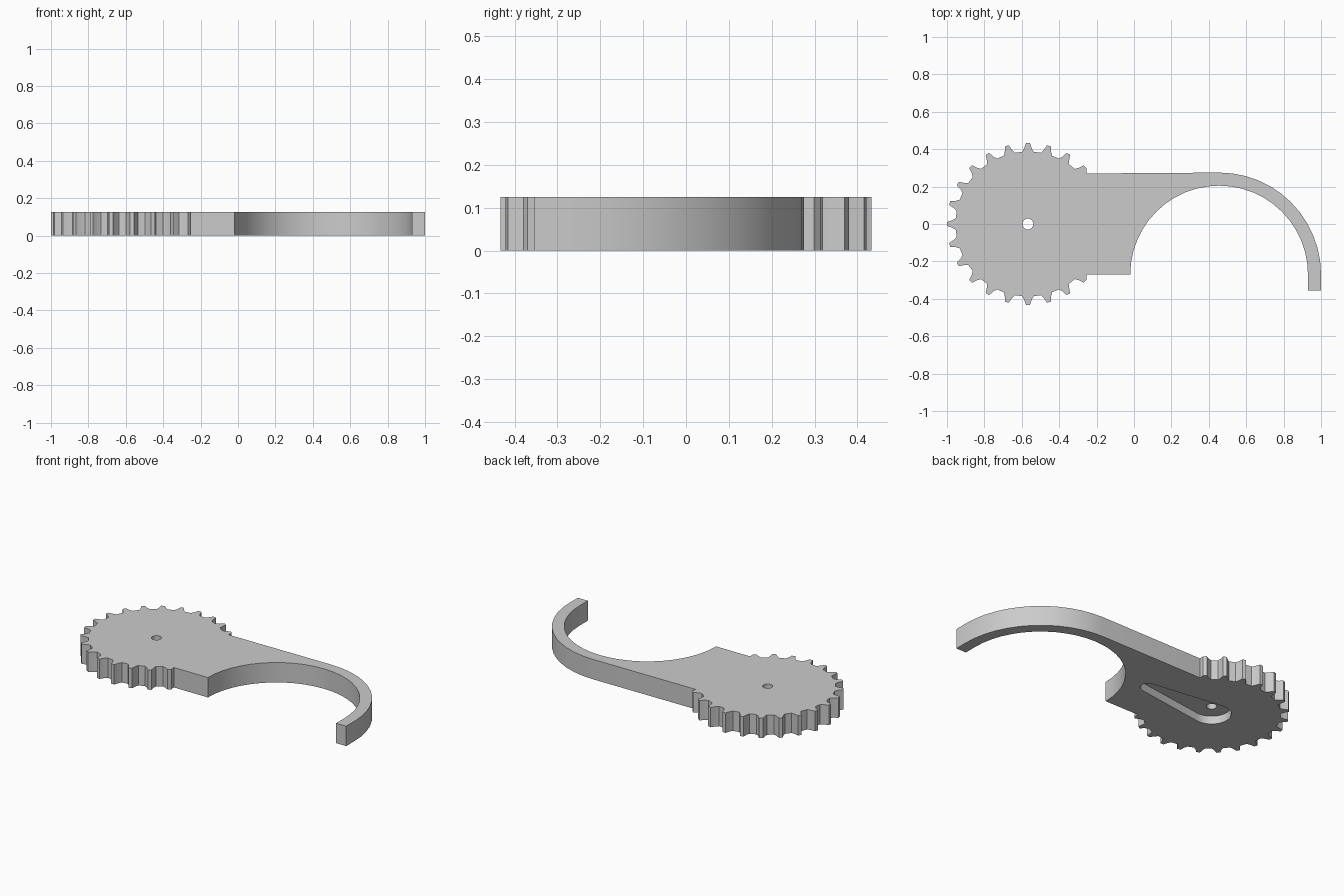
import bpy
import bmesh
from math import sin, cos, radians

default = bpy.data.objects.get("Cube")
if default:
    bpy.data.objects.remove(default)

THICK = 0.125
HUB = (-0.567, 0.0)
TEETH = 24
TIP_R, ROOT_R = 0.433, 0.387
HALF_W = 0.27
HOOK = (0.455, -0.27)
OUTER_R, INNER_R = 0.545, 0.475
HOOK_END = -0.355

grey = bpy.data.materials.new("plain grey")
grey.use_nodes = True
colour = (0.6, 0.6, 0.6, 1.0)
grey.diffuse_color = colour
grey.node_tree.nodes["Principled BSDF"].inputs["Base Color"].default_value = colour


def polar(centre, r, deg):
    return (centre[0] + r * cos(radians(deg)), centre[1] + r * sin(radians(deg)))


def arc(centre, r, start, end, steps):
    return [polar(centre, r, start + (end - start) * i / steps) for i in range(steps + 1)]


def prism(name, outline, z0, z1):
    """Extrude a flat outline between two heights."""
    bm = bmesh.new()
    face = bm.faces.new([bm.verts.new((x, y, z0)) for x, y in outline])
    top = bmesh.ops.extrude_face_region(bm, geom=[face])["geom"]
    for v in top:
        if isinstance(v, bmesh.types.BMVert):
            v.co.z = z1
    bmesh.ops.recalc_face_normals(bm, faces=bm.faces)
    mesh = bpy.data.meshes.new(name)
    bm.to_mesh(mesh)
    bm.free()
    mesh.materials.append(grey)
    obj = bpy.data.objects.new(name, mesh)
    bpy.context.collection.objects.link(obj)
    return obj


# Toothed wheel edge, from the upper shoulder round to the lower one
tooth = [(-4.6, ROOT_R), (-2.9, 0.404), (-1.4, TIP_R),
         (1.4, TIP_R), (2.9, 0.404), (4.6, ROOT_R)]
outline = []
for i in range(3, TEETH - 2):
    outline += [polar(HUB, r, i * 360 / TEETH + a) for a, r in tooth]
outline = outline[1:-1]
outline[0] = (-0.255, 0.283)
outline[-1] = (-0.255, -0.283)

# Lower shoulder, inside of the hook, hook end, outside of the hook
outline += [(-0.255, -HALF_W)]
outline += arc(HOOK, INNER_R, 180, 0, 24)
outline += [(HOOK[0] + INNER_R, HOOK_END), (HOOK[0] + OUTER_R, HOOK_END)]
outline += arc(HOOK, OUTER_R, 0, 90, 12)
outline += [(-0.255, HALF_W)]
body = prism("toothed_hook_plate", outline, 0, THICK)

# Pivot hole and tapered recess underneath
hole = prism("pivot_hole_cutter", arc(HUB, 0.029, 0, 345, 23), -0.1, THICK + 0.1)
recess_outline = (arc(HUB, 0.11, 82, 278, 18)
                  + arc((-0.105, 0), 0.046, -82, 82, 12))
recess = prism("recess_cutter", recess_outline, -0.1, 0.05)

for cutter in (hole, recess):
    mod = body.modifiers.new(cutter.name, 'BOOLEAN')
    mod.operation = 'DIFFERENCE'
    mod.solver = 'EXACT'
    mod.object = cutter

# Bake the cuts, then remove the cutters
bpy.context.view_layer.update()
depsgraph = bpy.context.evaluated_depsgraph_get()
cut_mesh = bpy.data.meshes.new_from_object(body.evaluated_get(depsgraph))
body.modifiers.clear()
body.data = cut_mesh
for cutter in (hole, recess):
    bpy.data.objects.remove(cutter)

# Smooth curved walls, crisp edges
bpy.ops.object.select_all(action='DESELECT')
body.select_set(True)
bpy.context.view_layer.objects.active = body
bpy.ops.object.shade_smooth_by_angle(angle=radians(20))
